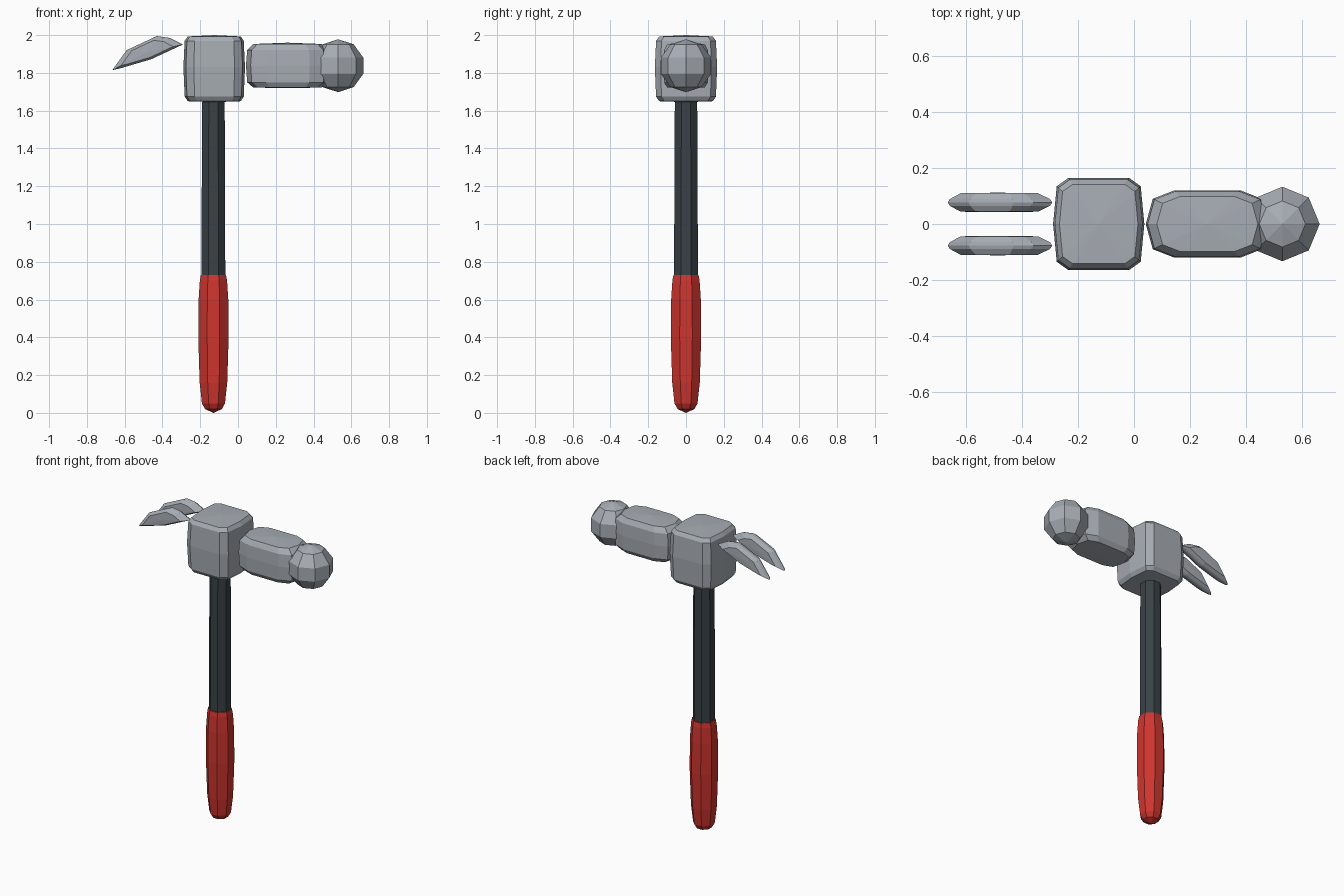
import bpy
import bmesh
from math import cos, sin, pi
from mathutils import Matrix, Vector

cube = bpy.data.objects.get("Cube")
if cube:
    bpy.data.objects.remove(cube, do_unlink=True)


def material(name, rgb):
    mat = bpy.data.materials.new(name)
    mat.use_nodes = True
    mat.diffuse_color = (*rgb, 1)
    mat.node_tree.nodes["Principled BSDF"].inputs["Base Color"].default_value = (*rgb, 1)
    return mat


steel = material("steel grey", (0.39, 0.42, 0.46))
charcoal = material("charcoal", (0.042, 0.053, 0.06))
red = material("grip red", (0.62, 0.035, 0.028))


def finish(name, bm, mat):
    bmesh.ops.recalc_face_normals(bm, faces=bm.faces)
    mesh = bpy.data.meshes.new(name)
    bm.to_mesh(mesh)
    bm.free()
    mesh.materials.append(mat)
    obj = bpy.data.objects.new(name, mesh)
    bpy.context.scene.collection.objects.link(obj)
    return obj


def loft(name, rings, start, end, mat):
    """Skin matching rings and close both ends with a fan to a point."""
    bm = bmesh.new()
    loops = [[bm.verts.new(p) for p in ring] for ring in rings]
    n = len(loops[0])
    for a, b in zip(loops, loops[1:]):
        for i in range(n):
            j = (i + 1) % n
            bm.faces.new((a[i], a[j], b[j], b[i]))
    for loop, tip in ((loops[0], start), (loops[-1], end)):
        apex = bm.verts.new(tip)
        for i in range(n):
            bm.faces.new((loop[i], loop[(i + 1) % n], apex))
    return finish(name, bm, mat)


def block(name, x, quarter, layers, bottom, top):
    """Chamfered block from a plan quarter and (height, scale) layers."""
    right = quarter + [(px, -py) for px, py in quarter[::-1][:-1]]
    right = right[len(quarter) - 1:] and quarter[::-1] + [(px, -py) for px, py in quarter[1:]]
    plan = right + [(-px, -py) for px, py in right]
    rings = [[(x + px * s, py * s, z) for px, py in plan] for z, s in layers]
    return loft(name, rings, (x, 0, bottom), (x, 0, top), steel)


def turned(name, x, profile, bottom, top, mat, sides=8):
    """Faceted upright round part from a (height, radius) profile."""
    angles = [2 * pi * (i + 0.5) / sides for i in range(sides)]
    rings = [[(x + r * cos(a), r * sin(a), z) for a in angles] for z, r in profile]
    return loft(name, rings, (x, 0, bottom), (x, 0, top), mat)


# Handle
handle_x = -0.13
turned("shaft", handle_x, [(0.6, 0.068), (1.2, 0.067), (1.67, 0.064)], 0.6, 1.67, charcoal)
turned("grip", handle_x,
       [(0.02, 0.048), (0.05, 0.066), (0.16, 0.079), (0.4, 0.087),
        (0.6, 0.085), (0.7, 0.078), (0.73, 0.072)],
       0.0, 0.735, red)

# Central head block
block("head_block", -0.126, [(0.163, 0), (0.15, 0.135), (0.108, 0.165)],
      [(1.65, 0.86), (1.675, 0.96), (1.83, 1), (1.97, 0.96), (1.993, 0.86)], 1.645, 2.0)

# Striking neck
block("striking_neck", 0.262, [(0.22, 0), (0.195, 0.09), (0.118, 0.12)],
      [(1.722, 0.82), (1.75, 0.97), (1.84, 1), (1.92, 0.97), (1.953, 0.82)], 1.72, 1.96)

# Rounded striking end
bm = bmesh.new()
bmesh.ops.create_uvsphere(bm, u_segments=8, v_segments=5, radius=0.14,
                          matrix=Matrix.Translation((0.53, 0, 1.838)))
finish("ball_end", bm, steel)

# Pair of curved claws
outline = [Vector(p) for p in (
    (-0.665, 1.815), (-0.59, 1.92), (-0.43, 1.995), (-0.36, 1.985),
    (-0.292, 1.95), (-0.46, 1.872), (-0.62, 1.825))]
centre = sum(outline, Vector((0, 0))) / len(outline)
for name, side in (("claw_back", 1), ("claw_front", -1)):
    rings = []
    for offset, scale in ((-0.033, 0.74), (-0.012, 0.96), (0, 1), (0.012, 0.96), (0.033, 0.74)):
        points = [centre + (p - centre) * scale for p in outline]
        rings.append([(p.x, side * 0.077 + offset, p.y) for p in points])
    loft(name, rings, (centre.x, side * 0.077 - 0.035, centre.y),
         (centre.x, side * 0.077 + 0.035, centre.y), steel)
